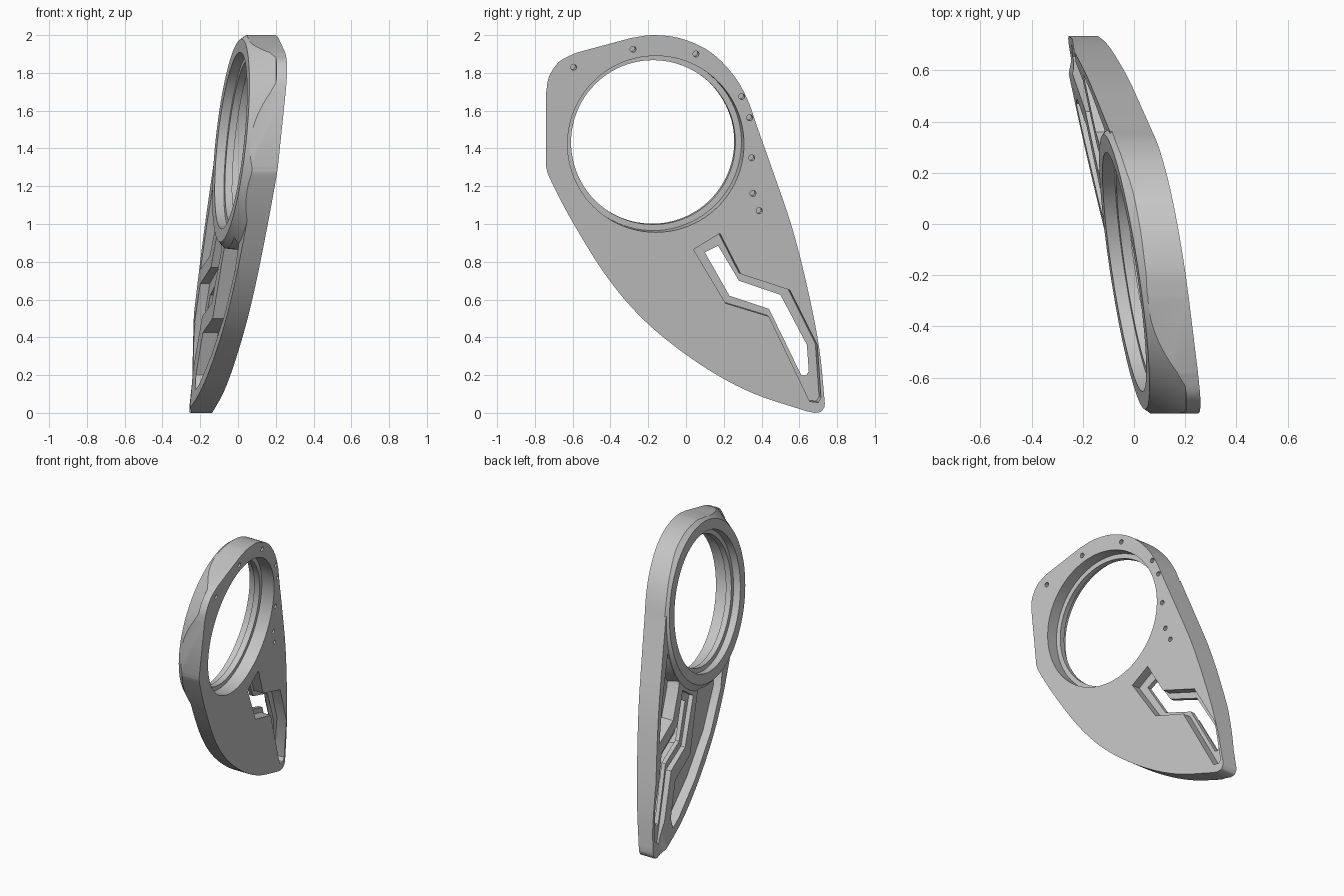
import bpy, bmesh, math
from mathutils import Vector

cube = bpy.data.objects.get("Cube")
if cube:
    bpy.data.objects.remove(cube, do_unlink=True)

# Parts are built flat, with depth along x, then leaned into place at the end.
LEAN_Y, LEAN_Z, SHIFT = -0.151, 0.104, -0.036
BORE_Y, BORE_Z = -0.16, 1.423
FLOOR, RIM = -0.055, -0.18


def loft(name, rings):
    """Closed solid through matching rings of points."""
    bm = bmesh.new()
    loops = [[bm.verts.new(p) for p in ring] for ring in rings]
    n = len(loops[0])
    for a, b in zip(loops, loops[1:]):
        for i in range(n):
            j = (i + 1) % n
            bm.faces.new((a[i], a[j], b[j], b[i]))
    bm.faces.new(loops[0][::-1])
    bm.faces.new(loops[-1])
    bmesh.ops.recalc_face_normals(bm, faces=bm.faces)
    mesh = bpy.data.meshes.new(name)
    bm.to_mesh(mesh)
    bm.free()
    obj = bpy.data.objects.new(name, mesh)
    bpy.context.collection.objects.link(obj)
    return obj


def prism(name, points, x0, x1, square=0):
    """Extrusion along x; square=1 sets it square to the leaning face."""
    return loft(name, [[(x, y - square * LEAN_Y * x, z - square * LEAN_Z * x) for y, z in points]
                       for x in (x0, x1)])


def lathe(name, cy, cz, profile, n=96):
    """Round solid whose axis stands square to the leaning face."""
    rings = []
    for x, r in profile:
        rings.append([(x, cy - LEAN_Y * x + r * math.cos(t), cz - LEAN_Z * x + r * math.sin(t))
                      for t in (2 * math.pi * i / n for i in range(n))])
    return loft(name, rings)


def boolean(target, tool, operation):
    mod = target.modifiers.new("bool", 'BOOLEAN')
    mod.object, mod.operation, mod.solver = tool, operation, 'EXACT'
    bpy.context.view_layer.objects.active = target
    bpy.ops.object.modifier_apply(modifier=mod.name)
    bpy.data.objects.remove(tool, do_unlink=True)


def curve(points, steps=7):
    """Smooth open curve through the points."""
    p = [Vector(q) for q in points]
    p = [2 * p[0] - p[1]] + p + [2 * p[-1] - p[-2]]
    out = []
    for a, b, c, d in zip(p, p[1:], p[2:], p[3:]):
        for i in range(steps):
            t = i / steps
            out.append(0.5 * (2 * b + (c - a) * t + (2 * a - 5 * b + 4 * c - d) * t * t
                              + (3 * b - a - 3 * c + d) * t ** 3))
    return [tuple(v) for v in out + [p[-2]]]


# Outline of the whole plate
outline = (
    curve([(-0.74, 1.70), (-0.725, 1.78), (-0.67, 1.86), (-0.58, 1.907)])
    + curve([(-0.29, 1.985), (-0.17, 2.0), (-0.02, 1.98), (0.13, 1.91), (0.25, 1.79),
             (0.325, 1.66), (0.38, 1.505), (0.46, 1.28), (0.565, 0.97), (0.65, 0.63),
             (0.707, 0.33), (0.735, 0.05)])
    + curve([(0.732, 0.03), (0.715, 0.006), (0.68, 0.0)], 4)
    + curve([(0.64, 0.008), (0.34, 0.11), (0.07, 0.26), (-0.2, 0.47), (-0.41, 0.708),
             (-0.602, 1.013), (-0.72, 1.24), (-0.74, 1.30)]))
body = prism("pendant_plate", outline, 0, -0.4)

# Lower slab, thinner toward the front edge, with an eased tip
slab_edge = [(-1, -0.2), (1, -0.2), (1, 1.75), (-1, 1.15)]
relief = loft("lower_slab", [[(0.1, y, z) for y, z in slab_edge],
                             [(-0.109 - 0.04 * y - 0.0274 * z, y, z) for y, z in slab_edge]])
tip_profile = [(-0.110, -0.3), (-0.115, 0.18), (-0.15, 0.52), (-0.5, 0.52), (-0.5, -0.3)]
boolean(relief, loft("tip_cutter", [[(x + dx, y, z) for x, z in tip_profile]
                                    for y, dx in ((0.56, -0.03), (0.64, 0.0), (1.2, 0.0))]),
        'DIFFERENCE')

# Conical rim around the opening
boolean(relief, lathe("rim_cone", BORE_Y, BORE_Z, [(0.08, 0.772), (RIM, 0.537)], 128), 'UNION')

# Back pockets: side, middle around the slot, and wide lower one, with ribs between;
# all stop at the round wall of the rim
pockets = [
    (0.3, [(0.36, 1.33), (0.50, 1.01), (0.585, 0.76), (0.36, 0.83), (0.25, 1.0), (0.20, 1.15)]),
    (-0.10, [(0.04, 0.87), (0.19, 0.97), (0.30, 0.77), (0.56, 0.685), (0.682, 0.36),
             (0.70, 0.12), (0.655, 0.08), (0.44, 0.51), (0.21, 0.58)]),
    (0.3, [(-0.05, 0.92), (0.145, 0.50), (0.385, 0.425), (0.49, 0.20), (0.47, 0.12),
           (0.37, 0.155), (0.10, 0.305), (-0.18, 0.52), (-0.37, 0.75), (-0.44, 0.95), (-0.2, 1.0)]),
]
for depth, points in pockets:
    cutter = prism("pocket_cutter", points, depth, -0.5)
    boolean(cutter, lathe("rim_wall", BORE_Y, BORE_Z, [(0.4, 0.568), (-0.6, 0.568)]), 'DIFFERENCE')
    boolean(relief, cutter, 'DIFFERENCE')

# Thin floor closes the pockets
floor_edge = [(-1.1, -0.3), (1.1, -0.3), (1.1, 2.3), (-1.1, 2.3)]
boolean(relief, prism("thin_floor", floor_edge, 0.12, FLOOR), 'UNION')
boolean(body, relief, 'INTERSECT')

# Round opening with a retaining lip
for name, r, x0, x1 in (("front_bore", 0.467, 0.1, -0.09), ("lip_bore", 0.435, 0.15, -0.45),
                        ("back_bore", 0.467, -0.13, -0.5)):
    boolean(body, lathe(name, BORE_Y, BORE_Z, [(x0, r), (x1, r)]), 'DIFFERENCE')

# Zigzag slot: wide recess on the flat side, narrow slot right through
recess = [(0.04, 0.865), (0.18, 0.95), (0.29, 0.735), (0.55, 0.65), (0.695, 0.36),
          (0.715, 0.08), (0.70, 0.055), (0.655, 0.06), (0.44, 0.51), (0.21, 0.58)]
slot = [(0.10, 0.85), (0.17, 0.885), (0.28, 0.70), (0.50, 0.625), (0.64, 0.36),
        (0.65, 0.22), (0.635, 0.197), (0.61, 0.20), (0.44, 0.55), (0.23, 0.62)]
boolean(body, prism("recess_cutter", recess, 0.1, -0.07, 1), 'DIFFERENCE')
boolean(body, prism("slot_cutter", slot, 0.2, -0.5), 'DIFFERENCE')

# Small blind holes around the opening
for y, z in ((-0.595, 1.83), (-0.28, 1.925), (0.053, 1.9), (0.295, 1.675),
             (0.337, 1.563), (0.348, 1.35), (0.355, 1.162), (0.388, 1.07)):
    boolean(body, lathe("pin_hole", y, z, [(0.1, 0.016), (-0.045, 0.016)], 16), 'DIFFERENCE')

# Lean the finished plate
for v in body.data.vertices:
    v.co.x += SHIFT + LEAN_Y * v.co.y + LEAN_Z * v.co.z

# Plain grey material
grey = bpy.data.materials.new("plain_grey")
grey.use_nodes = True
colour = (0.56, 0.56, 0.56, 1)
grey.diffuse_color = colour
grey.node_tree.nodes["Principled BSDF"].inputs["Base Color"].default_value = colour
body.data.materials.clear()
body.data.materials.append(grey)
for face in body.data.polygons:
    face.material_index = 0

bpy.ops.object.select_all(action='DESELECT')
body.select_set(True)
bpy.context.view_layer.objects.active = body
bpy.ops.object.shade_smooth_by_angle(angle=math.radians(25))
